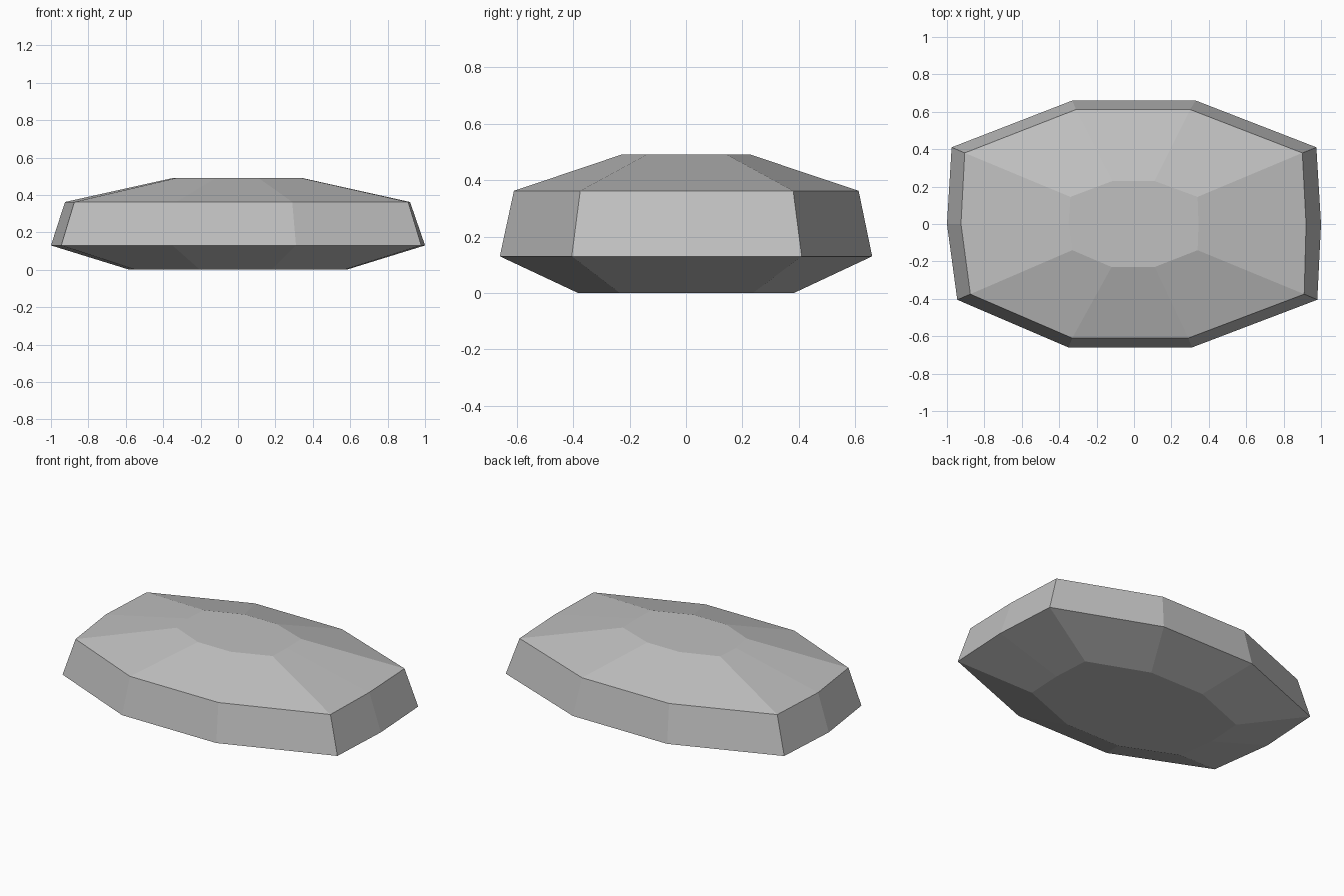
import bpy, bmesh

if "Cube" in bpy.data.objects:
    bpy.data.objects.remove(bpy.data.objects["Cube"])

# Ten-sided cross-sections, listed counter-clockwise from the +x corner
girdle = [(1, 0), (.975, .41), (.33, .66), (-.33, .66), (-.975, .41),
          (-1, 0), (-.945, -.405), (-.35, -.66), (.31, -.66), (.98, -.405)]
shoulder = [(.92, 0), (.90, .38), (.30, .612), (-.31, .612), (-.905, .38),
            (-.925, 0), (-.875, -.375), (-.33, -.61), (.29, -.61), (.91, -.375)]
crown = [(.345, 0), (.34, .145), (.11, .23), (-.115, .23), (-.34, .145),
         (-.35, 0), (-.33, -.14), (-.12, -.23), (.11, -.23), (.34, -.14)]
base = [(x * .58, y * .58) for x, y in girdle]
layers = [(0, base), (.13, girdle), (.362, shoulder), (.49, crown)]

# Skin the sections into one closed faceted stone
bm = bmesh.new()
rings = [[bm.verts.new((x, y, z)) for x, y in pts] for z, pts in layers]
for low, high in zip(rings, rings[1:]):
    for i in range(10):
        j = (i + 1) % 10
        bm.faces.new((low[i], low[j], high[j], high[i]))
bm.faces.new(rings[0][::-1])
bm.faces.new(rings[-1])
bmesh.ops.recalc_face_normals(bm, faces=bm.faces)

mesh = bpy.data.meshes.new("faceted_stone")
bm.to_mesh(mesh)
bm.free()

# Plain grey surface
grey = bpy.data.materials.new("stone grey")
grey.diffuse_color = (.53, .53, .53, 1)
grey.use_nodes = True
grey.node_tree.nodes["Principled BSDF"].inputs["Base Color"].default_value = grey.diffuse_color
mesh.materials.append(grey)
stone = bpy.data.objects.new("faceted_stone", mesh)
bpy.context.collection.objects.link(stone)
